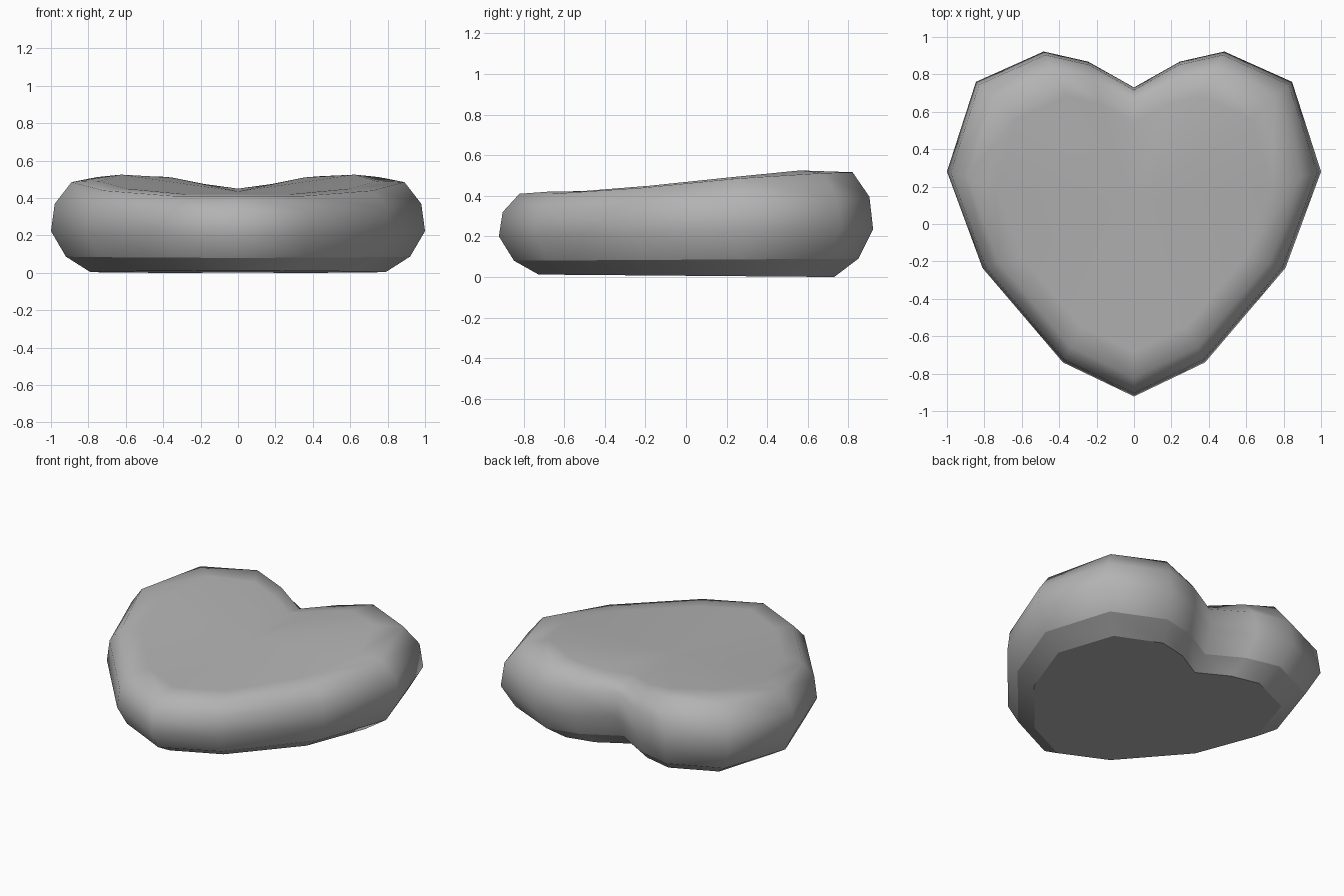
import bpy, bmesh

if "Cube" in bpy.data.objects:
    bpy.data.objects.remove(bpy.data.objects["Cube"])

# Right half of the heart outline, from the notch round to the front tip
half = [(0, 0.73), (0.245, 0.868), (0.483, 0.922), (0.845, 0.76),
        (1.0, 0.28), (0.81, -0.235), (0.38, -0.74), (0, -0.922)]


def mirrored(vals, sign):
    """Complete a half loop of values across x = 0."""
    back = vals[-2:0:-1]
    return vals + ([(-x, y) for x, y in back] if sign else back)


outline = mirrored(half, True)
N = len(outline)

# Side wall rings: scale, height at front tip, height at back
walls = [(0.79, 0.012, 0.0), (0.92, 0.08, 0.09),
         (1.0, 0.20, 0.235), (0.98, 0.32, 0.395)]

# Dished upper rings: scale, height of each half-outline point
tops = [(0.89, [0.438, 0.475, 0.516, 0.512, 0.485, 0.44, 0.41, 0.41]),
        (0.74, [0.45, 0.475, 0.51, 0.525, 0.49, 0.45, 0.42, 0.42])]

bm = bmesh.new()
rings = []
for s, zf, zb in walls:
    rings.append([bm.verts.new((x * s, y * s + 0.01 * (1 - s),
                                zf + (zb - zf) * (y + 0.92) / 1.84))
                  for x, y in outline])
for s, zs in tops:
    rings.append([bm.verts.new((x * s, y * s, z))
                  for (x, y), z in zip(outline, mirrored(zs, False))])

# Bands between rings
for a, b in zip(rings, rings[1:]):
    for i in range(N):
        j = (i + 1) % N
        bm.faces.new((a[i], a[j], b[j], b[i])).smooth = True

# Flat base and dished top
bm.faces.new(rings[0])
centre = bm.verts.new((0, 0.12, 0.435))
for i in range(N):
    f = bm.faces.new((rings[-1][i], rings[-1][(i + 1) % N], centre))
    f.smooth = True

bmesh.ops.recalc_face_normals(bm, faces=bm.faces[:])

# Hard edges above and below the underside chamfer
for ring in rings[:2]:
    for i in range(N):
        bm.edges.get((ring[i], ring[(i + 1) % N])).smooth = False

mesh = bpy.data.meshes.new("heart_cushion")
bm.to_mesh(mesh)
bm.free()

# Darker grey surface
grey = bpy.data.materials.new("dark_grey")
grey.diffuse_color = (0.45, 0.45, 0.45, 1)
grey.use_nodes = True
grey.node_tree.nodes["Principled BSDF"].inputs["Base Color"].default_value = grey.diffuse_color
mesh.materials.append(grey)
bpy.context.collection.objects.link(bpy.data.objects.new("heart_cushion", mesh))
